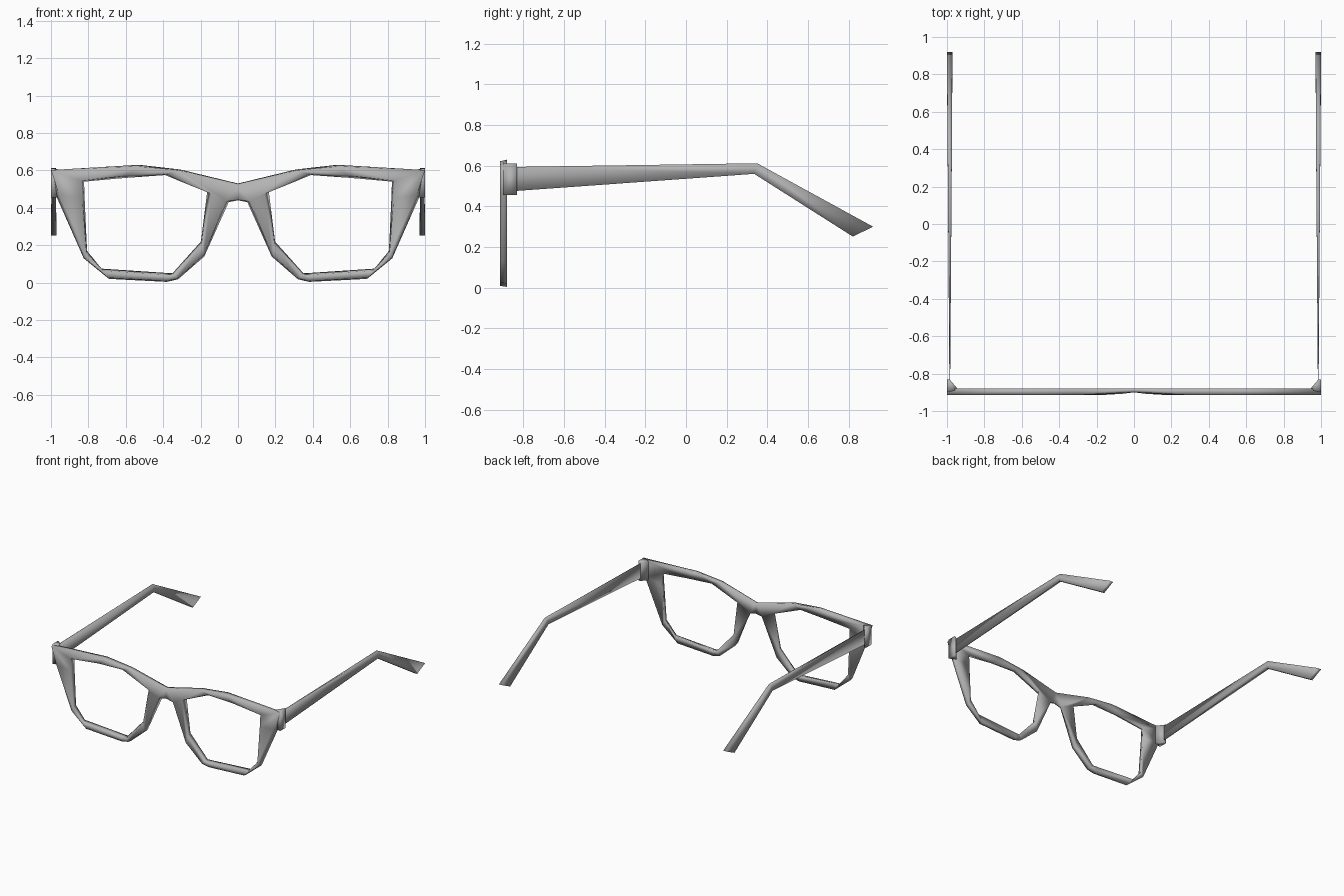
import bpy
import bmesh

if "Cube" in bpy.data.objects:
    bpy.data.objects.remove(bpy.data.objects["Cube"])

grey = bpy.data.materials.new("plain grey")
grey.diffuse_color = (0.45, 0.45, 0.45, 1)
grey.use_nodes = True
grey.node_tree.nodes["Principled BSDF"].inputs["Base Color"].default_value = grey.diffuse_color


def make(name, verts, faces, merge=False):
    """Mesh object for the right half, mirrored across x = 0, smooth shaded."""
    mesh = bpy.data.meshes.new(name)
    mesh.from_pydata(verts, [], faces)
    bm = bmesh.new()
    bm.from_mesh(mesh)
    bmesh.ops.recalc_face_normals(bm, faces=bm.faces)
    for f in bm.faces:
        f.smooth = True
    bm.to_mesh(mesh)
    bm.free()
    mesh.materials.append(grey)
    obj = bpy.data.objects.new(name, mesh)
    bpy.context.collection.objects.link(obj)
    mirror = obj.modifiers.new("mirror", 'MIRROR')
    mirror.use_mirror_merge = merge
    return obj


def loft(sections):
    """Four-sided tube through the sections, capped at both ends."""
    verts = [v for s in sections for v in s]
    faces = [(0, 1, 2, 3), tuple(len(verts) - 4 + k for k in range(4))]
    for i in range(len(sections) - 1):
        for k in range(4):
            a, b = 4 * i + k, 4 * i + (k + 1) % 4
            faces.append((a, b, b + 4, a + 4))
    return verts, faces


def lerp(a, b, t):
    return a[0] + (b[0] - a[0]) * t, a[1] + (b[1] - a[1]) * t


# Rim stations: (outer x, z), (inner x, z), clockwise from the bridge top
FRONT, BACK = -0.915, -0.88
rim = [
    ((0.31, 0.605), (0.39, 0.575)),
    ((0.53, 0.63), (0.60, 0.56)),
    ((1.00, 0.602), (0.823, 0.54)),
    ((0.975, 0.47), (0.82, 0.45)),
    ((0.825, 0.13), (0.807, 0.17)),
    ((0.69, 0.02), (0.73, 0.075)),
    ((0.38, 0.004), (0.385, 0.052)),
    ((0.32, 0.018), (0.35, 0.05)),
    ((0.18, 0.14), (0.198, 0.22)),
    ((0.05, 0.43), (0.165, 0.485)),
]
verts, faces = [], []
for i, (o, n) in enumerate(rim):
    fo = lerp(o, n, 0.0 if i == 2 else 0.12)
    fi = lerp(n, o, 0.08 if i in (2, 3) else 0.2)
    yf = -0.908 if i == len(rim) - 1 else FRONT
    verts += [(fo[0], yf, fo[1]), (fi[0], yf, fi[1]),
              (n[0], BACK, n[1]), (o[0], BACK, o[1])]
count = len(rim)
for i in range(count):
    j = (i + 1) % count
    for k in range(4):
        if k == 3 and j == 0:      # the bridge joins here
            continue
        m = (k + 1) % 4
        faces.append((4 * i + k, 4 * i + m, 4 * j + m, 4 * j + k))

# Bridge between the two rims
b, last = len(verts), 4 * (count - 1)
verts += [(0, -0.90, 0.522), (0, BACK, 0.53), (0, BACK, 0.44), (0, -0.90, 0.446)]
faces += [(last, 0, b, b + 3), (last + 3, 3, b + 1, b + 2),
          (0, 3, b + 1, b), (last, last + 3, b + 2, b + 3)]
make("front_frame", verts, faces, merge=True)

# Hinge blocks behind the outer corners
plan = [(0.94, -0.885), (1.0, -0.90), (1.0, -0.832), (0.985, -0.832)]
make("hinges", *loft([[(x, y, 0.455) for x, y in plan],
                      [(x, y, 0.602 if x < 0.99 else 0.612) for x, y in plan]]))

# Temple arms: thin at the hinge, thicker toward the bent tips
# (inner x, outer x, top y, top z, bottom y, bottom z)
stations = [
    (0.983, 0.987, -0.85, 0.594, -0.85, 0.475),
    (0.974, 0.996, 0.35, 0.612, 0.335, 0.56),
    (0.971, 1.0, 0.92, 0.30, 0.82, 0.252),
]
make("temple_arms", *loft([[(xi, yt, zt), (xo, yt, zt), (xo, yb, zb), (xi, yb, zb)]
                           for xi, xo, yt, zt, yb, zb in stations]))
